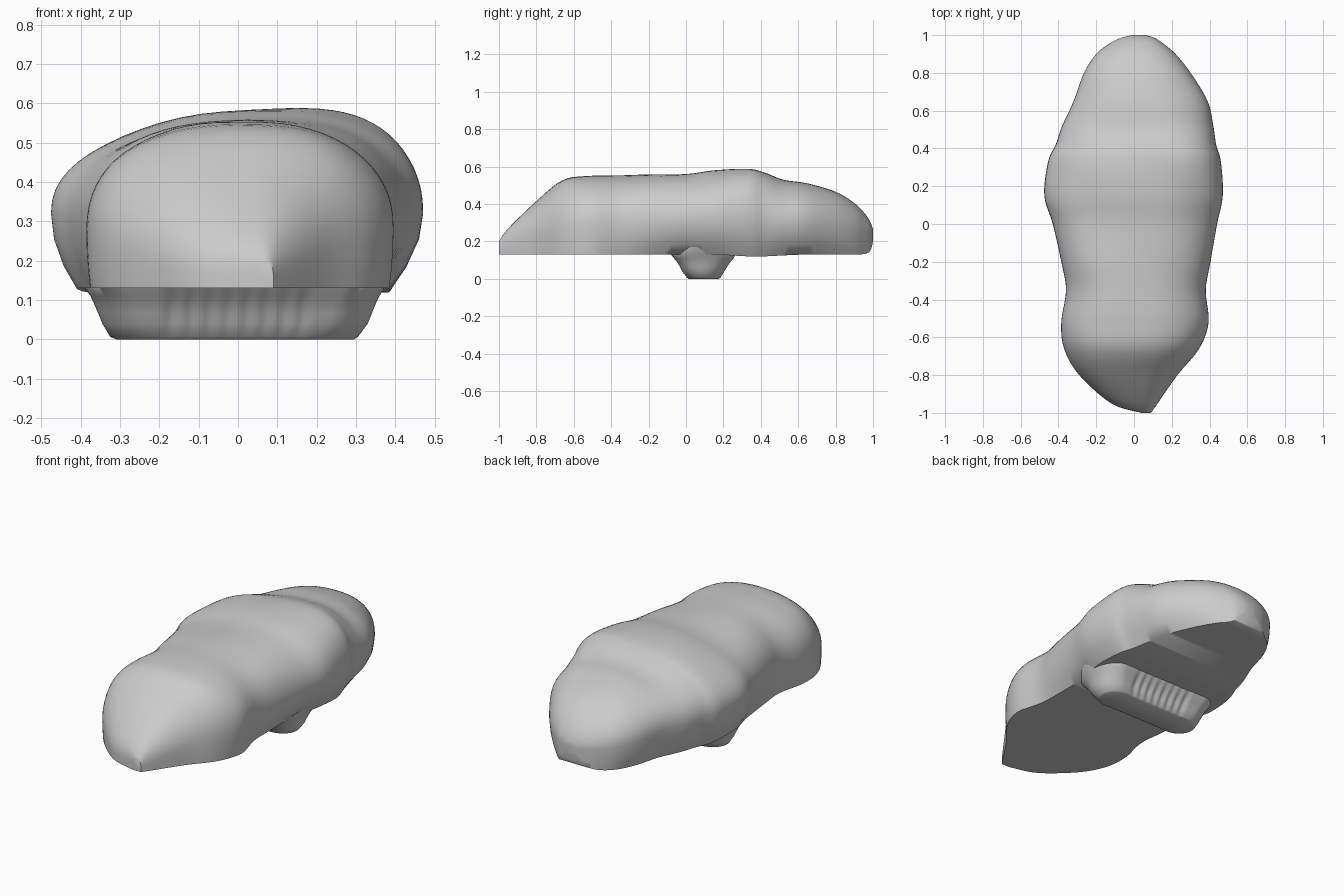
import bpy, bmesh, math


def loft(name, rings):
    """Skin a stack of equal-length closed rings and cap both ends."""
    bm = bmesh.new()
    vs = [[bm.verts.new(p) for p in r] for r in rings]
    n = len(vs[0])
    for a, b in zip(vs, vs[1:]):
        for i in range(n):
            j = (i + 1) % n
            bm.faces.new((a[i], a[j], b[j], b[i]))
    bm.faces.new(vs[0])
    bm.faces.new(vs[-1])
    bmesh.ops.recalc_face_normals(bm, faces=bm.faces)
    me = bpy.data.meshes.new(name)
    bm.to_mesh(me)
    bm.free()
    ob = bpy.data.objects.new(name, me)
    bpy.context.collection.objects.link(ob)
    bpy.context.view_layer.objects.active = ob
    ob.select_set(True)
    bpy.ops.object.shade_smooth_by_angle(angle=math.radians(50))
    ob.select_set(False)
    return ob


def catmull(p0, p1, p2, p3, t):
    return [b + 0.5 * t * (c - a + t * (2*a - 5*b + 4*c - d + t * (3*(b - c) + d - a)))
            for a, b, c, d in zip(p0, p1, p2, p3)]


# Body sections: y, left x, right x, peak x, top z, widest z, bottom z
rows = [
    (-1.00, 0.04, 0.09, 0.065, 0.20, 0.16, 0.13),
    (-0.95, -0.12, 0.125, 0.04, 0.27, 0.17, 0.13),
    (-0.80, -0.29, 0.23, 0.00, 0.415, 0.22, 0.13),
    (-0.66, -0.37, 0.345, 0.00, 0.527, 0.25, 0.13),
    (-0.52, -0.385, 0.395, 0.00, 0.55, 0.28, 0.13),
    (-0.35, -0.36, 0.38, 0.02, 0.553, 0.29, 0.13),
    (-0.20, -0.385, 0.405, 0.02, 0.558, 0.30, 0.13),
    (0.00, -0.43, 0.44, 0.05, 0.56, 0.31, 0.13),
    (0.15, -0.475, 0.47, 0.11, 0.58, 0.32, 0.13),
    (0.33, -0.455, 0.46, 0.16, 0.588, 0.32, 0.12),
    (0.42, -0.415, 0.435, 0.14, 0.568, 0.31, 0.12),
    (0.52, -0.38, 0.42, 0.08, 0.53, 0.30, 0.125),
    (0.65, -0.32, 0.39, 0.04, 0.51, 0.30, 0.13),
    (0.80, -0.265, 0.30, 0.03, 0.465, 0.28, 0.13),
    (0.90, -0.20, 0.22, 0.03, 0.405, 0.26, 0.13),
    (0.955, -0.13, 0.155, 0.03, 0.35, 0.25, 0.133),
    (0.985, -0.07, 0.11, 0.03, 0.305, 0.245, 0.15),
    (1.00, -0.01, 0.06, 0.03, 0.265, 0.24, 0.20),
]


def power(v, e):
    return math.copysign(abs(v) ** e, v)


def body_ring(y, xl, xr, px, zt, zw, zb):
    pts = []
    back = max(0, min(1, (y + 0.4) / 0.5))
    for k in range(33):                       # dome over the widest line
        a = math.pi * k / 32
        c, s = math.cos(a), math.sin(a)
        half = (xr - px) if c > 0 else (px - xl)
        e = 0.82 if c > 0 else 0.82 + 0.16 * back
        x = px + half * power(c, e)
        z = zw + (zt - zw) * power(s, 0.9)
        fade = s * max(0, 1 - y ** 4)         # soft diagonal wrinkles
        z += 0.005 * fade * math.sin(11 * y + 9 * x) * min(1, abs(x - px) * 4)
        pts.append((x, y, z))
    tuck = min(1, (zw - zb) / 0.17)
    for side in (0, 1):                       # tucked-in sides down to the flat base
        ts = (0.35, 0.7, 1.0)
        for t in (ts if side == 0 else ts[::-1]):
            wide = max(0, min(1, (y + 0.5) / 0.5))
            amount = tuck * t * t * (0.03 + (0.08, 0.22)[side] * wide)
            edge = (xl, xr)[side]
            pts.append((edge + (px - edge) * amount, y, zw + (zb - zw) * t))
    return pts


# Loaf-shaped body
ext = [rows[0]] + rows + [rows[-1]]
rings = []
for i in range(len(rows) - 1):
    for s in range(5):
        rings.append(body_ring(*catmull(*ext[i:i + 4], s / 5)))
rings.append(body_ring(*rows[-1]))
loft("body", rings)

# Ribbed cross bar underneath: z, left x, right x, front y, back y
layers = [
    (0.00, -0.31, 0.295, 0.015, 0.175),
    (0.006, -0.325, 0.305, 0.005, 0.185),
    (0.04, -0.345, 0.33, -0.02, 0.205),
    (0.065, -0.355, 0.34, -0.033, 0.22),
    (0.09, -0.366, 0.35, -0.048, 0.238),
    (0.11, -0.375, 0.36, -0.065, 0.255),
    (0.13, -0.39, 0.372, -0.08, 0.265),
    (0.17, -0.40, 0.395, -0.055, 0.24),
    (0.20, -0.39, 0.405, -0.01, 0.20),
    (0.23, -0.36, 0.38, 0.03, 0.17),
]
bar = []
for z, xl, xr, y0, y1 in layers:
    cx, hx, cy, hy = (xl + xr) / 2, (xr - xl) / 2, (y0 + y1) / 2, (y1 - y0) / 2
    rib = max(0, 1 - ((z - 0.065) / 0.07) ** 2)
    ring = []
    for side in (1, -1):
        for k in range(100):
            u = 1 - 2 * k / 100               # run along one long side
            x = cx + side * hx * math.sin(u * math.pi / 2)
            d = max(0, abs(x - cx) - (hx - 0.1)) / 0.1
            y = hy * math.sqrt(max(0, 1 - d * d))
            if abs(x) < 0.19:                 # ribs between the two end knobs
                y -= rib * (0.008 - 0.005 * math.cos(2 * math.pi * (x + 0.19) / 0.0475))
            ring.append((x, cy + side * y, z))
    bar.append(ring)
loft("cross_bar", bar)
